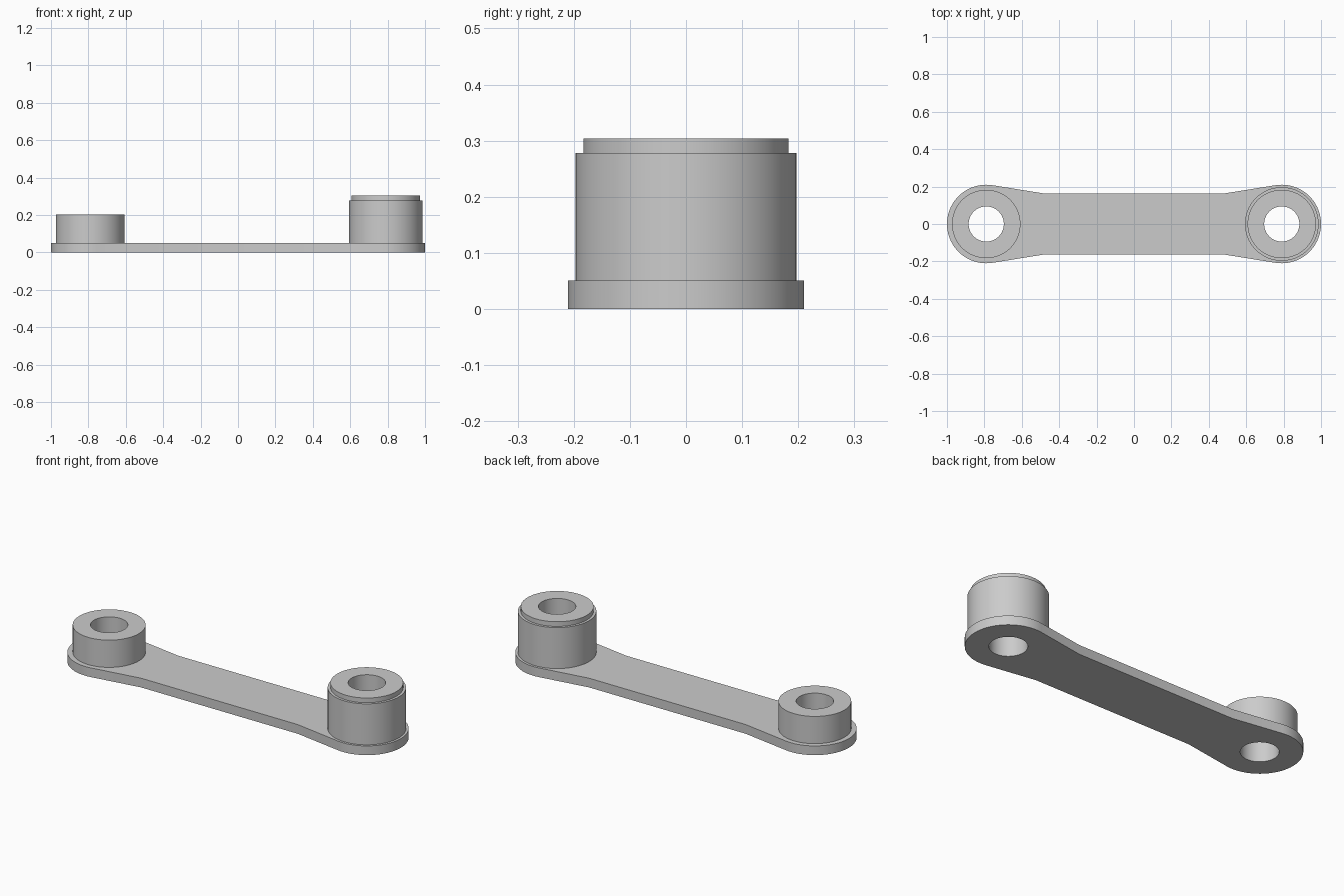
import bpy, bmesh, math

cube = bpy.data.objects.get("Cube")
if cube:
    bpy.data.objects.remove(cube, do_unlink=True)

END_X, END_R = 0.79, 0.21      # rounded plate ends
WAIST_X, WAIST_Y = 0.48, 0.163  # straight middle section
HOLE_R, PLATE_H = 0.094, 0.051
SEGMENTS = 64

grey = bpy.data.materials.new("light_grey")
grey.use_nodes = True
grey.diffuse_color = (0.6, 0.6, 0.6, 1)
grey.node_tree.nodes["Principled BSDF"].inputs["Base Color"].default_value = grey.diffuse_color


def finish(name, bm):
    bmesh.ops.recalc_face_normals(bm, faces=bm.faces)
    mesh = bpy.data.meshes.new(name)
    bm.to_mesh(mesh)
    bm.free()
    mesh.materials.append(grey)
    obj = bpy.data.objects.new(name, mesh)
    bpy.context.collection.objects.link(obj)
    bpy.ops.object.select_all(action='DESELECT')
    obj.select_set(True)
    bpy.context.view_layer.objects.active = obj
    bpy.ops.object.shade_smooth_by_angle(angle=math.radians(30))
    return obj


def arc(cx, radius, start, end, count):
    angles = [start + (end - start) * i / count for i in range(count + 1)]
    return [(cx + radius * math.cos(a), radius * math.sin(a)) for a in angles]


def loop_edges(bm, points):
    verts = [bm.verts.new((x, y, 0)) for x, y in points]
    return [bm.edges.new((v, verts[i - 1])) for i, v in enumerate(verts)]


# Link plate: round ends joined to the narrow waist by tangent lines
dx = WAIST_X - END_X
tangent = math.atan2(WAIST_Y, dx) - math.acos(END_R / math.hypot(dx, WAIST_Y))
half = [(WAIST_X, -WAIST_Y)] + arc(END_X, END_R, -tangent, tangent, 40) + [(WAIST_X, WAIST_Y)]
outline = half + [(-x, -y) for x, y in half]

bm = bmesh.new()
edges = loop_edges(bm, outline)
for side in (-1, 1):
    edges += loop_edges(bm, arc(side * END_X, HOLE_R, 0, math.tau, SEGMENTS)[:-1])
bmesh.ops.triangle_fill(bm, use_beauty=True, use_dissolve=False, edges=edges, normal=(0, 0, 1))
top = bmesh.ops.extrude_face_region(bm, geom=bm.faces[:], use_keep_orig=True)
moved = [g for g in top["geom"] if isinstance(g, bmesh.types.BMVert)]
bmesh.ops.translate(bm, verts=moved, vec=(0, 0, PLATE_H))
finish("link_plate", bm)


# Hollow bosses: lathed profiles standing on the plate
def boss(name, x, profile):
    bm = bmesh.new()
    verts = [bm.verts.new((x + r, 0, z)) for r, z in profile]
    edges = [bm.edges.new(pair) for pair in zip(verts, verts[1:])]
    bmesh.ops.spin(bm, geom=verts + edges, cent=(x, 0, 0), axis=(0, 0, 1),
                   angle=math.tau, steps=SEGMENTS, use_merge=True)
    bmesh.ops.remove_doubles(bm, verts=bm.verts, dist=0.0001)
    finish(name, bm)


boss("short_boss", -END_X, [(0.183, PLATE_H), (0.183, 0.202),
                            (HOLE_R, 0.202), (HOLE_R, PLATE_H)])
boss("tall_stepped_boss", END_X, [(0.197, PLATE_H), (0.197, 0.278), (0.183, 0.278),
                                  (0.183, 0.304), (HOLE_R, 0.304), (HOLE_R, PLATE_H)])
